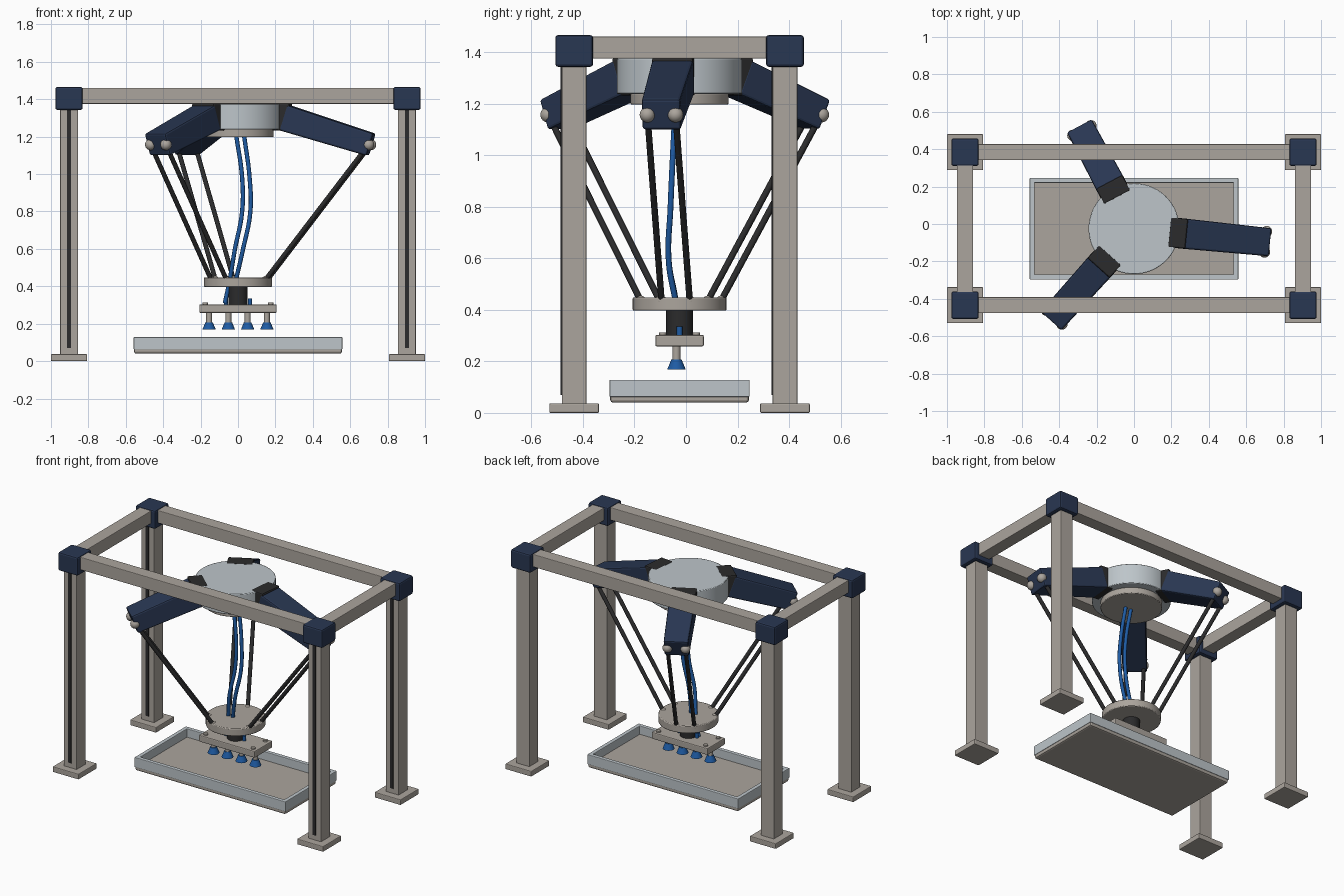
import bpy, bmesh, math
from mathutils import Vector, Matrix

if "Cube" in bpy.data.objects:
    bpy.data.objects.remove(bpy.data.objects["Cube"], do_unlink=True)


def material(name, rgb):
    m = bpy.data.materials.new(name)
    m.use_nodes = True
    m.diffuse_color = (*rgb, 1)
    m.node_tree.nodes["Principled BSDF"].inputs["Base Color"].default_value = (*rgb, 1)
    return m


STONE = material("warm grey", (0.41, 0.376, 0.337))
PALE = material("pale blue grey", (0.51, 0.56, 0.59))
NAVY = material("navy", (0.022, 0.038, 0.085))
DARK = material("charcoal", (0.024, 0.024, 0.025))
BLUE = material("hose blue", (0.013, 0.105, 0.37))
CY = -0.025  # y of the machine axis


def finish(name, bm, mat, bevel=0.0, smooth=False):
    mesh = bpy.data.meshes.new(name)
    bmesh.ops.recalc_face_normals(bm, faces=bm.faces)
    bm.to_mesh(mesh)
    bm.free()
    mesh.materials.append(mat)
    ob = bpy.data.objects.new(name, mesh)
    bpy.context.collection.objects.link(ob)
    if bevel:
        mod = ob.modifiers.new("Bevel", "BEVEL")
        mod.width, mod.segments = bevel, 2
        mod.limit_method = "ANGLE"
    if smooth:
        bpy.ops.object.select_all(action="DESELECT")
        ob.select_set(True)
        bpy.context.view_layer.objects.active = ob
        bpy.ops.object.shade_smooth_by_angle(angle=math.radians(35))
    return ob


def box(name, mat, x, y, z, bevel=0.005):
    """Box from (min, max) ranges on each axis."""
    bm = bmesh.new()
    bmesh.ops.create_cube(bm, size=1)
    for v in bm.verts:
        v.co = [lo + (c + 0.5) * (hi - lo) for c, (lo, hi) in zip(v.co, (x, y, z))]
    return finish(name, bm, mat, bevel)


def rod(name, mat, a, b, r1, r2=None, seg=16, bevel=0.0):
    """Round bar or cone from point a to point b."""
    a, b = Vector(a), Vector(b)
    bm = bmesh.new()
    spin = (b - a).to_track_quat("Z", "Y").to_matrix().to_4x4()
    bmesh.ops.create_cone(bm, cap_ends=True, segments=seg, radius1=r1,
                          radius2=r1 if r2 is None else r2, depth=(b - a).length,
                          matrix=Matrix.Translation((a + b) / 2) @ spin)
    return finish(name, bm, mat, bevel, True)


def ball(name, mat, p, r):
    bm = bmesh.new()
    bmesh.ops.create_uvsphere(bm, u_segments=20, v_segments=12, radius=r,
                              matrix=Matrix.Translation(p))
    return finish(name, bm, mat, 0, True)


def around(c, h):
    return (c - h, c + h)


# Frame: posts, feet, slots, corner blocks
PX, PY = 0.9035, 0.409
for sx in (-1, 1):
    for sy in (-1, 1):
        x, y = sx * PX, CY + sy * PY
        tag = ("back" if sy > 0 else "front") + ("_left" if sx > 0 else "_right")
        box("foot_" + tag, STONE, around(x, 0.0965), around(y, 0.0965), (0, 0.037))
        box("post_" + tag, STONE, around(x, 0.048), around(y, 0.048), (0.03, 1.36), 0.004)
        box("slot_" + tag, DARK, around(x, 0.011), (y - 0.053, y - 0.046), (0.07, 1.35), 0)
        box("corner_" + tag, NAVY, around(x, 0.073), around(y, 0.073), (1.343, 1.466), 0.01)

# Frame: top beams
for s in (-1, 1):
    box("long_beam", STONE, (-0.85, 0.85), around(CY + s * PY, 0.043), (1.375, 1.46), 0.004)
    box("short_beam", STONE, around(s * PX, 0.043), (CY - 0.36, CY + 0.36), (1.375, 1.46), 0.004)

# Motor housing
rod("housing", PALE, (0, CY, 1.238), (0, CY, 1.375), 0.243, seg=64, bevel=0.004)
rod("housing_base", STONE, (0, CY, 1.197), (0, CY, 1.24), 0.19, seg=64, bevel=0.004)


def arm(angle, reach):
    turn = Matrix.Translation((0, CY, 0)) @ Matrix.Rotation(math.radians(angle), 4, "Z")
    # Shoulder bracket
    bracket = box("shoulder_bracket", DARK, (0.19, 0.283), around(0, 0.08), (1.232, 1.378), 0.008)
    bracket.data.transform(turn)
    # Tapered upper arm
    root, tip = Vector((0.245, 0, 1.303)), Vector((reach, 0, 1.157))
    axis = (tip - root).normalized()
    up = Vector((-axis.z, 0, axis.x))
    bm = bmesh.new()
    bmesh.ops.create_cube(bm, size=2)
    for v in bm.verts:
        end, w, h = (tip, 0.075, 0.062) if v.co.x > 0 else (root, 0.081, 0.071)
        v.co = turn @ (end + Vector((0, v.co.y * w, 0)) + up * (v.co.z * h))
    finish("upper_arm", bm, NAVY, 0.01)
    # Paired forearm rods with ball joints
    for s in (-1, 1):
        elbow = turn @ Vector((reach - 0.008, s * 0.055, 1.157))
        wrist = turn @ Vector((0.153, s * 0.055, 0.435))
        ball("elbow_joint", STONE, elbow, 0.03)
        ball("wrist_joint", STONE, wrist, 0.02)
        rod("forearm_rod", DARK, elbow, wrist, 0.0125)


for angle, reach in ((-5.7, 0.715), (118, 0.602), (228, 0.645)):
    arm(angle, reach)

# Moving platform and tool
rod("platform", STONE, (0, CY, 0.397), (0, CY, 0.448), 0.182, seg=48, bevel=0.005)
rod("tool_spindle", DARK, (0, CY, 0.295), (0, CY, 0.40), 0.052, seg=32)
box("tool_bar", STONE, (-0.207, 0.207), around(CY, 0.094), (0.258, 0.303), 0.006)
for sx in (-1, 1):
    rod("hose_fitting", BLUE, (sx * 0.064, CY, 0.30), (sx * 0.064, CY, 0.335), 0.011)
    for sy in (-1, 1):
        p = (sx * 0.175, CY + sy * 0.065)
        rod("bar_bolt", STONE, (*p, 0.30), (*p, 0.312), 0.014)

# Suction cups
for i in range(4):
    x, y = (i - 1.5) * 0.103, CY - 0.012
    rod("cup_stem", STONE, (x, y, 0.2), (x, y, 0.26), 0.0155)
    rod("suction_cup", BLUE, (x, y, 0.168), (x, y, 0.207), 0.036, 0.02, 24)


# Air hoses
def hose(name, points):
    curve = bpy.data.curves.new(name, "CURVE")
    curve.dimensions = "3D"
    curve.bevel_depth = 0.0115
    curve.bevel_resolution = 3
    curve.use_fill_caps = True
    line = curve.splines.new("BEZIER")
    line.bezier_points.add(len(points) - 1)
    for bp, p in zip(line.bezier_points, points):
        bp.co = p
        bp.handle_left_type = bp.handle_right_type = "AUTO"
    curve.materials.append(BLUE)
    bpy.context.collection.objects.link(bpy.data.objects.new(name, curve))


hose("hose_inner", [(-0.01, -0.04, 1.21), (0.022, -0.052, 0.98), (0.022, -0.06, 0.8),
                    (-0.018, -0.067, 0.59), (-0.045, -0.04, 0.43), (-0.07, -0.035, 0.31)])
hose("hose_outer", [(0.032, -0.04, 1.21), (0.062, -0.052, 0.98), (0.066, -0.06, 0.8),
                    (0.025, -0.067, 0.59), (-0.012, -0.04, 0.43)])

# Tray: floor and four walls
TX, TY, T = 0.558, 0.272, 0.027
box("tray_floor", STONE, around(0, TX - 0.003), around(CY, TY - 0.003), (0.04, 0.072), 0.01)
for s in (-1, 1):
    box("tray_long_wall", PALE, around(0, TX - 0.003), around(CY + s * (TY - T / 2), T / 2),
        (0.062, 0.128), 0.004)
    box("tray_end_wall", PALE, around(s * (TX - T / 2), T / 2), around(CY, TY),
        (0.062, 0.128), 0.004)
